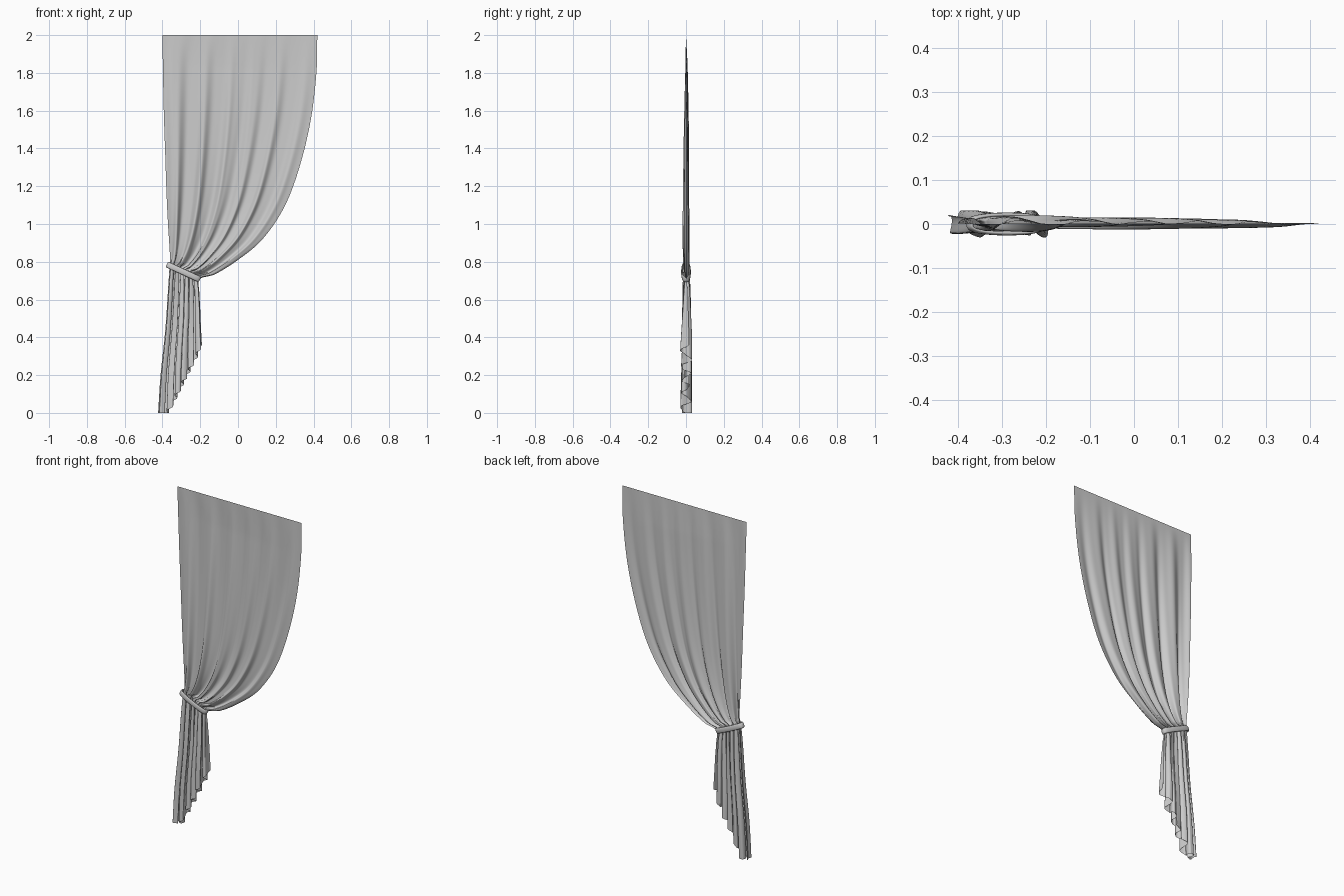
import bpy, math
from mathutils import Vector

if "Cube" in bpy.data.objects:
    bpy.data.objects.remove(bpy.data.objects["Cube"])


def grid_object(name, rows, close=False):
    """Smooth mesh from a list of equally long point rows."""
    n, m = len(rows), len(rows[0])
    verts = [p for r in rows for p in r]
    faces = []
    for i in range(n if close else n - 1):
        for j in range(m if close else m - 1):
            a, b = i * m, ((i + 1) % n) * m
            k = (j + 1) % m
            faces.append((a + j, b + j, b + k, a + k))
    me = bpy.data.meshes.new(name)
    me.from_pydata(verts, [], faces)
    me.polygons.foreach_set("use_smooth", [True] * len(faces))
    ob = bpy.data.objects.new(name, me)
    bpy.context.collection.objects.link(ob)
    return ob


def spline(keys, t):
    """Catmull-Rom interpolation of key tuples at t (in key units)."""
    i = min(int(t), len(keys) - 2)
    f = t - i
    p1, p2 = keys[i], keys[i + 1]
    p0 = keys[i - 1] if i > 0 else [2 * a - b for a, b in zip(p1, p2)]
    p3 = keys[i + 2] if i + 2 < len(keys) else [2 * b - a for a, b in zip(p1, p2)]
    return [b + 0.5 * f * (c - a + f * (2 * a - 5 * b + 4 * c - d + f * (3 * (b - c) + d - a)))
            for a, b, c, d in zip(p0, p1, p2, p3)]


# Curtain: left edge x, z / right edge x, z / fold depth, from rod to hem
KEYS = [
    (-.400, 2.00, .420, 2.00, .000),
    (-.398, 1.85, .415, 1.80, .005),
    (-.393, 1.60, .385, 1.55, .010),
    (-.385, 1.36, .325, 1.30, .013),
    (-.378, 1.15, .245, 1.09, .015),
    (-.370, 0.99, .130, 0.92, .016),
    (-.363, 0.88, .000, 0.81, .016),
    (-.360, 0.82, -.120, 0.735, .015),
    (-.362, 0.785, -.203, 0.708, .013),
    (-.370, 0.66, -.205, 0.64, .018),
    (-.385, 0.44, -.200, 0.55, .021),
    (-.410, 0.20, -.196, 0.45, .024),
    (-.423, 0.00, -.191, 0.36, .025),
]
TIE = 8
COLS, SUB = 260, 10


def curtain_point(u, t):
    lx, lz, rx, rz, amp = spline(KEYS, t)
    low = max(0.0, (t - TIE) / (len(KEYS) - 1 - TIE))
    # hem stays on the floor near the outer edge, then climbs in steps
    wz = u + low * (max(0.0, (u - .22) / .78) - u)
    ph = 2 * math.pi * 6 * (u + .018 * math.sin(9 * u + 1) - .015)
    gather = min(1.0, t / TIE) ** 3
    vary = 1 - .25 * math.sin(11 * u + 2)
    taper = 1 - .45 * u * (1 - low)
    y = amp * vary * taper * (math.cos(ph) + .2 * math.sin(2.3 * ph + .5 * t))
    y += .004 * math.sin(math.pi * u) * (1 - low) * min(1, t)
    edge = min(1.0, u * 12, (1 - u) * 12)
    x = lx + (rx - lx) * u + .45 * amp * gather * edge * math.sin(2 * ph)
    x += .4 * amp * (1 - gather) * edge * math.sin(ph)
    return (x, max(-.031, min(.031, y)), lz + (rz - lz) * wz)


steps = (len(KEYS) - 1) * SUB
grid_object("curtain", [[curtain_point(j / COLS, i / SUB) for j in range(COLS + 1)]
                        for i in range(steps + 1)])

# Tieback band: flattened, tilted loop around the gathered cloth
centre = Vector((-.289, 0, .746))
along = Vector((.175, 0, -.08)).normalized()
up = Vector((-along.z, 0, along.x))
rows = []
for i in range(64):
    a = 2 * math.pi * i / 64
    c, s = math.cos(a), math.sin(a)
    out = (along * c * .35 + Vector((0, s, 0))).normalized()
    base = centre + along * (.092 * c) + Vector((0, .021 * math.copysign(abs(s) ** .6, s), 0))
    ring = []
    for k in range(12):
        b = 2 * math.pi * k / 12
        ring.append(base + out * (.005 * math.cos(b)) + up * (.016 * math.sin(b)))
    rows.append(ring)
grid_object("tieback_band", rows, close=True)
